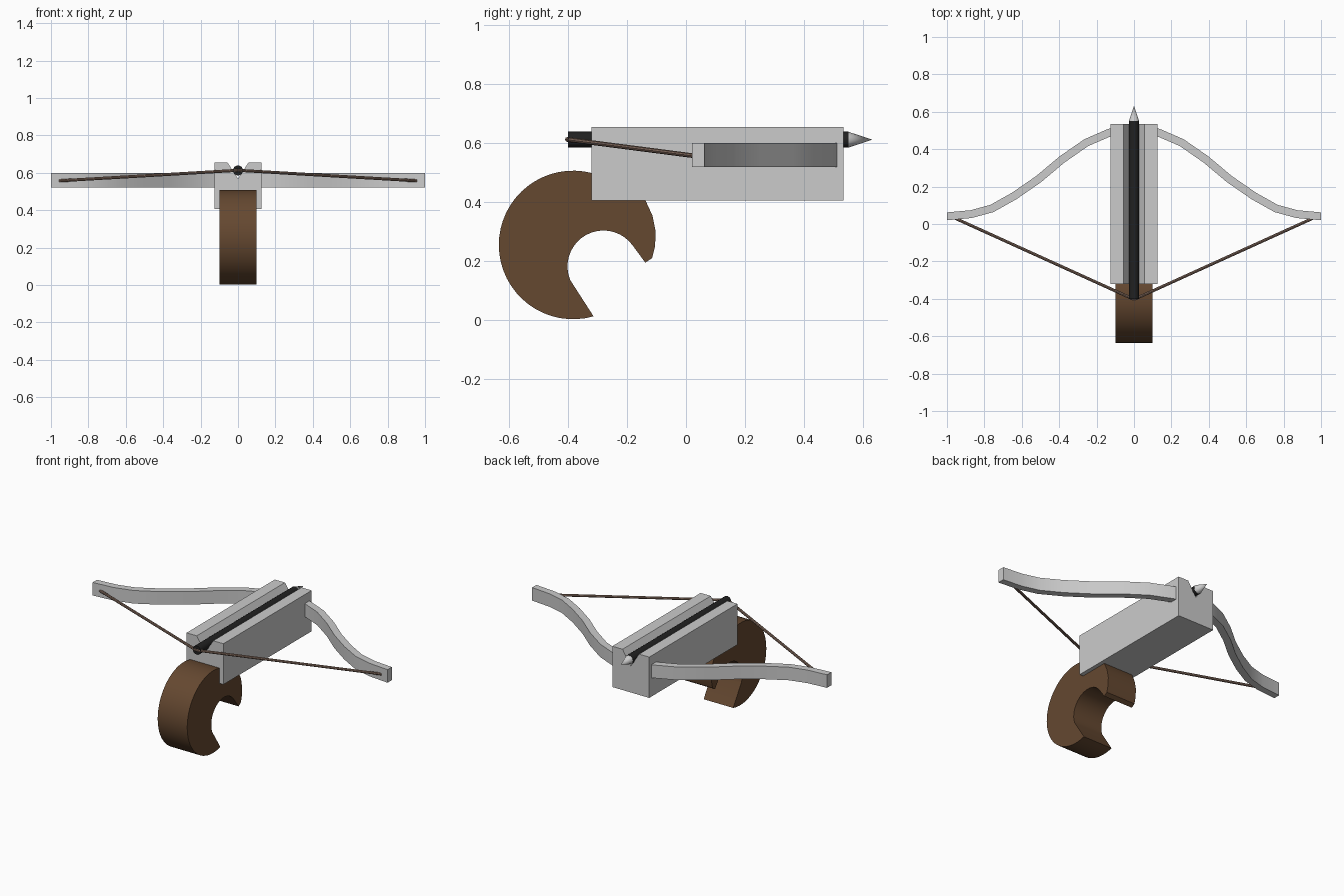
import bpy, bmesh
from math import sin, cos, radians
from mathutils import Vector

if "Cube" in bpy.data.objects:
    bpy.data.objects.remove(bpy.data.objects["Cube"])


def material(name, rgb):
    m = bpy.data.materials.new(name)
    m.diffuse_color = (*rgb, 1)
    m.use_nodes = True
    m.node_tree.nodes["Principled BSDF"].inputs["Base Color"].default_value = m.diffuse_color
    return m


def finish(ob, mat=None):
    if mat:
        ob.data.materials.append(mat)
    bpy.ops.object.select_all(action='DESELECT')
    ob.select_set(True)
    bpy.context.view_layer.objects.active = ob
    bpy.ops.object.shade_smooth_by_angle(angle=radians(40))
    return ob


def prism(name, outline, offset, mat=None):
    """Closed outline of 3D points extruded along an offset vector."""
    bm = bmesh.new()
    face = bm.faces.new([bm.verts.new(p) for p in outline])
    ext = bmesh.ops.extrude_face_region(bm, geom=[face], use_keep_orig=True)
    moved = [g for g in ext['geom'] if isinstance(g, bmesh.types.BMVert)]
    bmesh.ops.translate(bm, verts=moved, vec=offset)
    bmesh.ops.recalc_face_normals(bm, faces=bm.faces[:])
    me = bpy.data.meshes.new(name)
    bm.to_mesh(me)
    bm.free()
    ob = bpy.data.objects.new(name, me)
    bpy.context.collection.objects.link(ob)
    return finish(ob, mat)


def rod(name, a, b, r1, r2, sides, mat=None):
    """Tapered rod between two points."""
    a, b = Vector(a), Vector(b)
    bpy.ops.mesh.primitive_cone_add(vertices=sides, radius1=r1, radius2=r2,
                                    depth=(b - a).length, location=(a + b) / 2)
    ob = bpy.context.object
    ob.name = name
    ob.rotation_euler = (b - a).to_track_quat('Z', 'Y').to_euler()
    return finish(ob, mat)


def mirror_x(ob):
    bpy.ops.object.transform_apply(location=True, rotation=True, scale=True)
    mod = ob.modifiers.new("mirror", 'MIRROR')
    mod.use_mirror_merge = False


def arc(cy, cz, r, start, end, n):
    angles = [radians(start + (end - start) * i / n) for i in range(n + 1)]
    return [(cy + r * cos(t), cz + r * sin(t)) for t in angles]


brown = material("wood", (0.13, 0.065, 0.03))
black = material("dark_shaft", (0.015, 0.015, 0.015))
tan = material("cord", (0.25, 0.16, 0.12))

# Stock with a V groove along its top
half = [(0.125, 0.405), (0.125, 0.655), (0.056, 0.655)]
section = half + [(0, 0.567)] + [(-x, z) for x, z in reversed(half)]
prism("stock", [(x, -0.32, z) for x, z in section], (0, 0.855, 0))

# Hooked grip: outer curve, rounded front end, inner finger curve
outer = arc(-0.383, 0.255, 0.252, 286, 75, 32)
front = [(-0.25, 0.475), (-0.19, 0.45), (-0.137, 0.405), (-0.114, 0.355),
         (-0.103, 0.30), (-0.105, 0.25), (-0.115, 0.21), (-0.138, 0.195)]
inner = arc(-0.28, 0.182, 0.122, 36, 202, 18)
prism("grip", [(-0.1, y, z) for y, z in outer + front + inner], (0.2, 0, 0), brown)

# Recurved bow limb, thickened around its centre line and mirrored
path = [Vector(p) for p in [(0.09, 0.502), (0.135, 0.487), (0.255, 0.435), (0.385, 0.345),
                            (0.51, 0.24), (0.64, 0.15), (0.76, 0.083), (0.87, 0.053), (1.0, 0.041)]]
left, right = [], []
for i, p in enumerate(path):
    d = (path[min(i + 1, len(path) - 1)] - path[max(i - 1, 0)]).normalized()
    n = Vector((-d.y, d.x)) * 0.021
    if i == len(path) - 1:
        n = Vector((0, 0.021))
    left.append(p + n)
    right.append(p - n)
limb = prism("bow_limb", [(p.x, p.y, 0.52) for p in left + right[::-1]], (0, 0, 0.08))
mirror_x(limb)

# Drawn string
string = rod("bow_string", (0.955, 0.03, 0.557), (0, -0.403, 0.613), 0.008, 0.008, 8, tan)
mirror_x(string)

# Bolt shaft and pointed head
rod("bolt_shaft", (0, -0.4, 0.612), (0, 0.552, 0.612), 0.027, 0.027, 16, black)
rod("bolt_head", (0, 0.55, 0.612), (0, 0.632, 0.612), 0.027, 0, 16)
